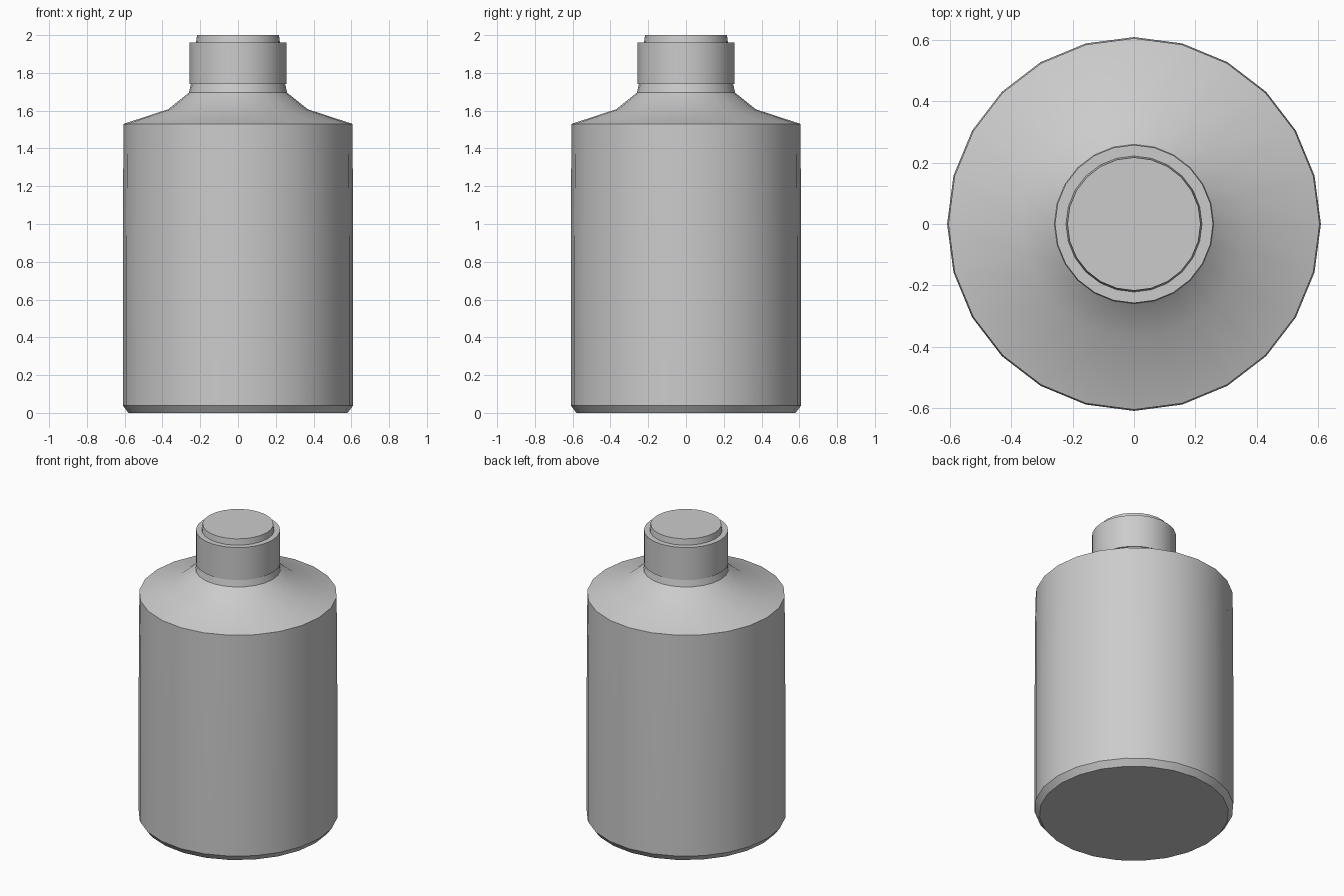
import bpy, bmesh
from math import sin, cos, tau, radians

if "Cube" in bpy.data.objects:
    bpy.data.objects.remove(bpy.data.objects["Cube"])

SIDES = 24


def lathe(name, profile):
    """Closed solid of revolution from (radius, z) points, bottom to top."""
    bm = bmesh.new()
    rings = [[bm.verts.new((r * cos(tau * i / SIDES), r * sin(tau * i / SIDES), z))
              for i in range(SIDES)] for r, z in profile]
    for low, high in zip(rings, rings[1:]):
        for i in range(SIDES):
            j = (i + 1) % SIDES
            bm.faces.new((low[i], low[j], high[j], high[i]))
    bm.faces.new(rings[0][::-1])
    bm.faces.new(rings[-1])
    mesh = bpy.data.meshes.new(name)
    bm.to_mesh(mesh)
    bm.free()
    obj = bpy.data.objects.new(name, mesh)
    bpy.context.collection.objects.link(obj)
    bpy.ops.object.select_all(action='DESELECT')
    obj.select_set(True)
    bpy.context.view_layer.objects.active = obj
    bpy.ops.object.shade_smooth_by_angle(angle=radians(30))
    return obj


# Bottle body: chamfered base, straight wall, sloped shoulder, short neck
lathe("bottle_body", [(0.58, 0), (0.61, 0.04), (0.61, 0.9), (0.606, 1.53),
                      (0.37, 1.607), (0.26, 1.695), (0.25, 1.74)])

# Cap collar
lathe("cap_collar", [(0.258, 1.74), (0.258, 1.96)])

# Raised disc on top of the cap
lathe("cap_top", [(0.222, 1.96), (0.217, 2.0)])
